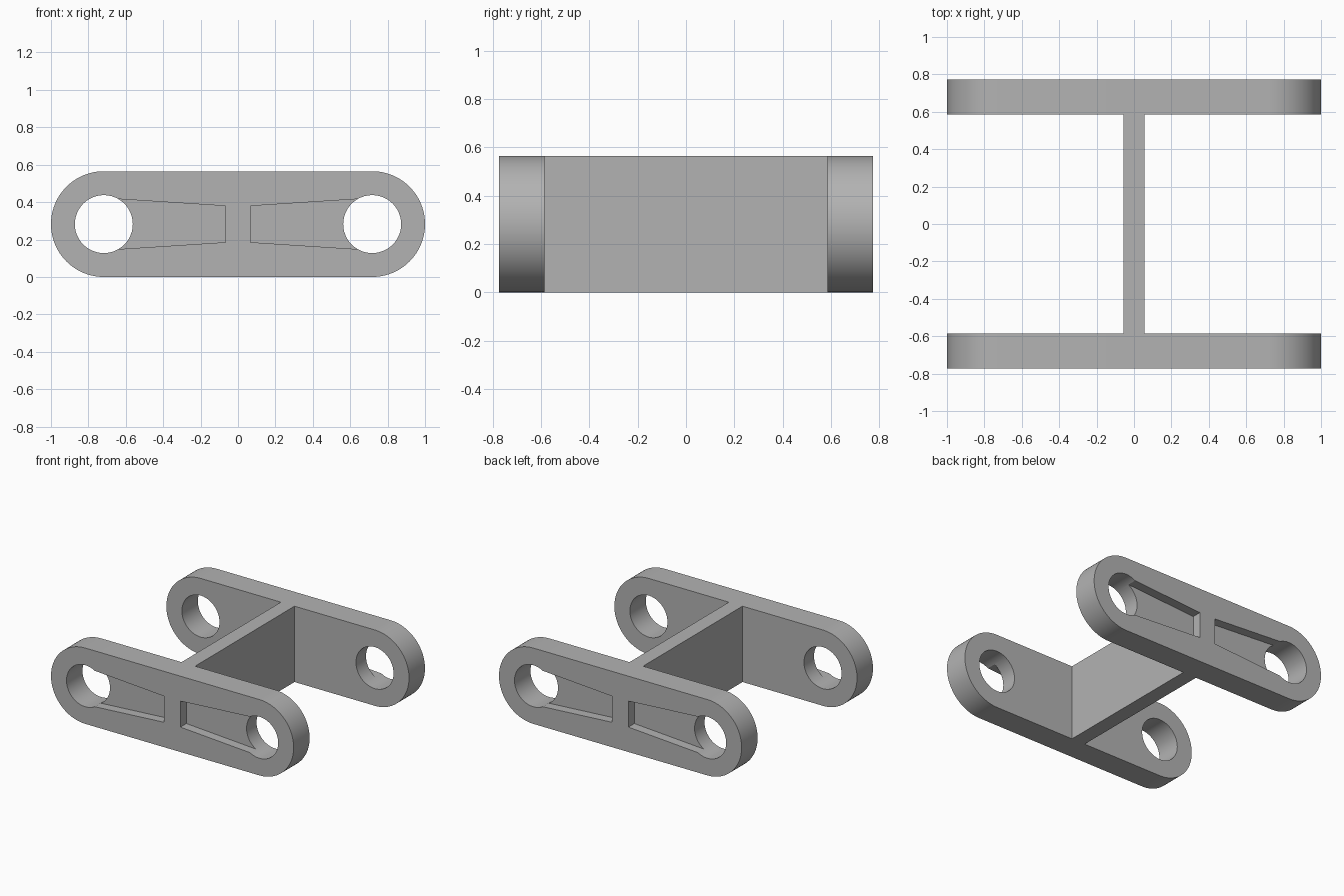
import bpy, bmesh, math

cube = bpy.data.objects.get("Cube")
if cube:
    bpy.data.objects.remove(cube, do_unlink=True)

HEIGHT = 0.565
R = HEIGHT / 2            # rounded end radius, also the mid height
HOLE_X = 1 - R
HOLE_R = 0.155
Y_IN, Y_OUT = 0.585, 0.773
POCKET = 0.07             # pocket depth
STEPS = 48

grey = bpy.data.materials.new("matte grey")
grey.use_nodes = True
color = (0.45, 0.45, 0.45, 1)
grey.diffuse_color = color
grey.node_tree.nodes["Principled BSDF"].inputs["Base Color"].default_value = color


def prism(name, outline, y0, y1):
    """Extrude an x-z outline from y0 to y1."""
    bm = bmesh.new()
    face = bm.faces.new([bm.verts.new((x, y0, z)) for x, z in outline])
    ext = bmesh.ops.extrude_face_region(bm, geom=[face])["geom"]
    verts = [v for v in ext if isinstance(v, bmesh.types.BMVert)]
    bmesh.ops.translate(bm, verts=verts, vec=(0, y1 - y0, 0))
    bmesh.ops.recalc_face_normals(bm, faces=bm.faces)
    mesh = bpy.data.meshes.new(name)
    bm.to_mesh(mesh)
    bm.free()
    mesh.materials.append(grey)
    obj = bpy.data.objects.new(name, mesh)
    bpy.context.collection.objects.link(obj)
    return obj


def arc(cx, radius, start, sweep, count):
    return [(cx + radius * math.cos(start + sweep * i / STEPS),
             R + radius * math.sin(start + sweep * i / STEPS)) for i in range(count)]


def activate(obj):
    bpy.ops.object.select_all(action="DESELECT")
    obj.select_set(True)
    bpy.context.view_layer.objects.active = obj


def cut(target, cutter):
    cutter.hide_render = True
    mod = target.modifiers.new("cut", "BOOLEAN")
    mod.operation = "DIFFERENCE"
    mod.solver = "EXACT"
    mod.object = cutter
    activate(target)
    bpy.ops.object.modifier_apply(modifier=mod.name)
    bpy.data.objects.remove(cutter, do_unlink=True)


# Two rounded side plates with end holes and tapered outer pockets
for name, side in (("front_plate", -1), ("back_plate", 1)):
    outline = (arc(HOLE_X, R, -math.pi / 2, math.pi, STEPS + 1)
               + arc(-HOLE_X, R, math.pi / 2, math.pi, STEPS + 1))
    plate = prism(name, outline, side * Y_IN, side * Y_OUT)
    for end in (-1, 1):
        hole = arc(end * HOLE_X, HOLE_R, 0, 2 * math.pi, STEPS)
        cut(plate, prism("hole_cutter", hole, side * 0.5, side * 0.9))
        inner, outer = end * 0.067, end * HOLE_X
        wedge = [(inner, R - 0.097), (outer, R - 0.139),
                 (outer, R + 0.139), (inner, R + 0.097)]
        cut(plate, prism("pocket_cutter", wedge, side * (Y_OUT - POCKET), side * 0.9))
    activate(plate)
    bpy.ops.object.shade_smooth_by_angle(angle=math.radians(25))

# Central web joining the plates
W = 0.056
prism("center_web", [(-W, 0), (W, 0), (W, HEIGHT), (-W, HEIGHT)], -Y_IN, Y_IN)
